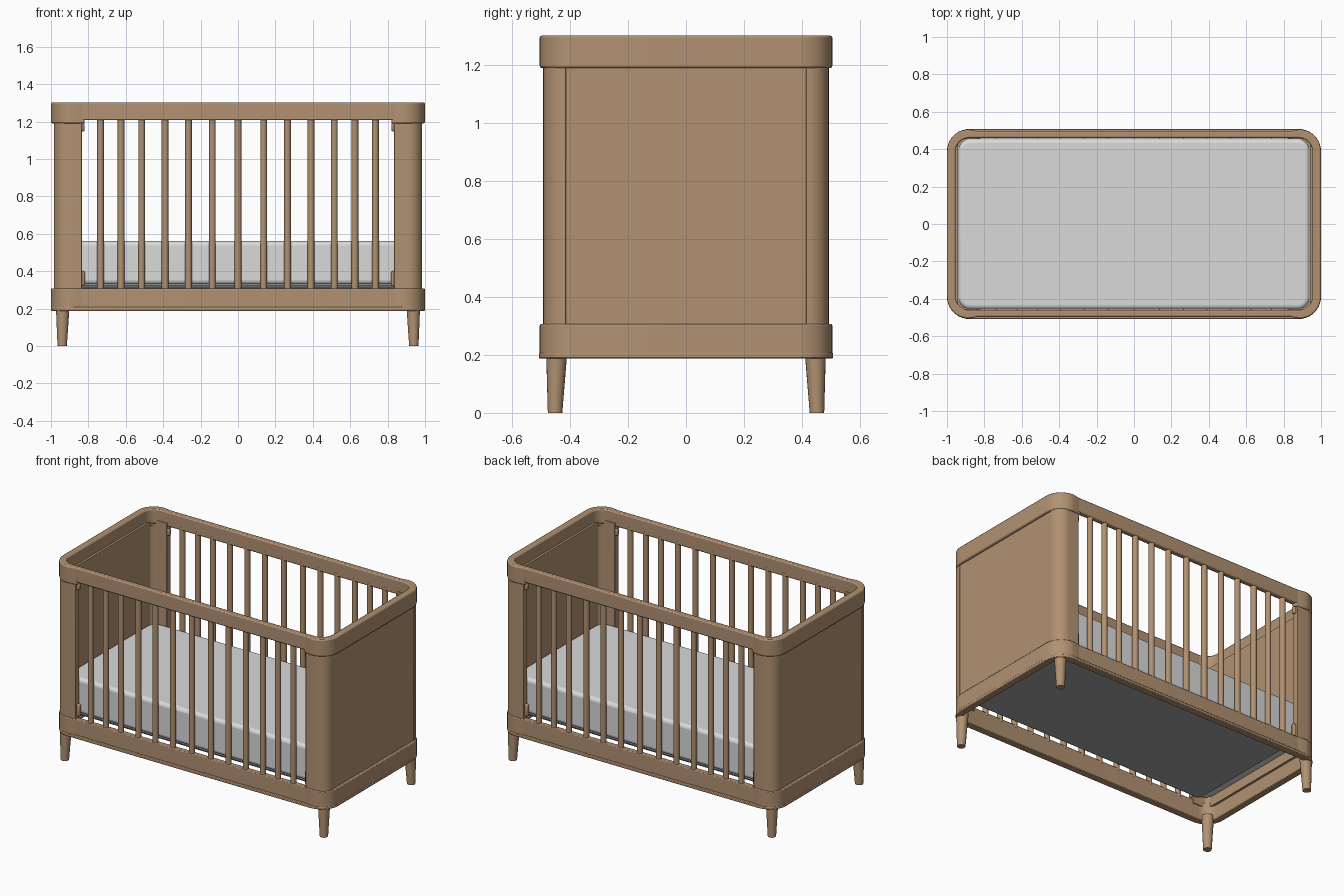
import bpy, bmesh, math

cube = bpy.data.objects.get("Cube")
if cube:
    bpy.data.objects.remove(cube, do_unlink=True)


def material(name, color):
    m = bpy.data.materials.new(name)
    m.use_nodes = True
    m.diffuse_color = (*color, 1)
    m.node_tree.nodes["Principled BSDF"].inputs["Base Color"].default_value = (*color, 1)
    return m


WOOD = material("warm wood", (0.44, 0.285, 0.168))
FABRIC = material("mattress white", (0.7, 0.7, 0.7))
BOARD = material("grey board", (0.36, 0.36, 0.36))


def finish(name, bm, mat, bevel=0, segments=2):
    bmesh.ops.recalc_face_normals(bm, faces=bm.faces)
    me = bpy.data.meshes.new(name)
    bm.to_mesh(me)
    bm.free()
    ob = bpy.data.objects.new(name, me)
    bpy.context.collection.objects.link(ob)
    me.materials.append(mat)
    if bevel:
        mod = ob.modifiers.new("soft edges", "BEVEL")
        mod.width, mod.segments = bevel, segments
        mod.limit_method, mod.angle_limit = "ANGLE", math.radians(40)
    bpy.ops.object.select_all(action="DESELECT")
    ob.select_set(True)
    bpy.context.view_layer.objects.active = ob
    bpy.ops.object.shade_smooth_by_angle(angle=math.radians(40))
    return ob


def arc(cx, cy, r, start, steps=10):
    """Quarter turn, counter-clockwise from the start angle in degrees."""
    angles = [math.radians(start + 90 * i / steps) for i in range(steps + 1)]
    return [(cx + r * math.cos(a), cy + r * math.sin(a)) for a in angles]


def rounded_rect(hx, hy, r):
    pts = []
    for i, (sx, sy) in enumerate([(1, 1), (-1, 1), (-1, -1), (1, -1)]):
        pts += arc(sx * (hx - r), sy * (hy - r), r, 90 * i)
    return pts


def slab(name, pts, z0, z1, mat, bevel=0, segments=2):
    bm = bmesh.new()
    face = bm.faces.new([bm.verts.new((x, y, z0)) for x, y in pts])
    top = bmesh.ops.extrude_face_region(bm, geom=[face], use_keep_orig=True)["geom"]
    for v in top:
        if isinstance(v, bmesh.types.BMVert):
            v.co.z = z1
    return finish(name, bm, mat, bevel, segments)


def ring(name, outer, inner, z0, z1, bevel):
    bm = bmesh.new()
    loops = [[bm.verts.new((x, y, z)) for x, y in pts]
             for pts, z in ((outer, z0), (outer, z1), (inner, z1), (inner, z0))]
    n = len(outer)
    for k in range(4):
        a, b = loops[k], loops[(k + 1) % 4]
        for i in range(n):
            j = (i + 1) % n
            bm.faces.new((a[i], a[j], b[j], b[i]))
    return finish(name, bm, WOOD, bevel)


def wrap_halves(hx, hy, r, t, x_end, taper):
    """Outer and inner lines around the +x +y corner; the outer one may taper in."""
    outer = arc(hx - r, hy - r, r, 0) + [(x_end, hy - taper)]
    inner = arc(hx - r, hy - r, r - t, 0) + [(x_end, hy - t)]
    return outer, inner


def post_section(hx, hy, r, t, x_end, y_end):
    outer, inner = wrap_halves(hx, hy, r, t, x_end, 0)
    return [(hx, y_end)] + outer + inner[::-1] + [(hx - t, y_end)]


def end_section(*args):
    """Bent strip around a whole +x end."""
    outer, inner = wrap_halves(*args)
    loop = [(x, -y) for x, y in outer[::-1]] + outer
    back = [(x, -y) for x, y in inner[::-1]] + inner
    return loop + back[::-1]


def rod(name, base, top, r0, r1):
    bm = bmesh.new()
    bmesh.ops.create_cone(bm, cap_ends=True, segments=20, radius1=r0, radius2=r1, depth=1)
    for v in bm.verts:
        end = top if v.co.z > 0 else base
        v.co = (v.co.x + end[0], v.co.y + end[1], end[2])
    return finish(name, bm, WOOD)


def box(name, center, size, mat, bevel=0):
    bm = bmesh.new()
    bmesh.ops.create_cube(bm, size=1)
    for v in bm.verts:
        v.co = [c + s * p for c, s, p in zip(center, size, v.co)]
    return finish(name, bm, mat, bevel)


# Top and bottom frames with a thin lip under the lower one
outer = rounded_rect(0.993, 0.496, 0.11)
inner = rounded_rect(0.955, 0.46, 0.075)
ring("top_rail", outer, inner, 1.207, 1.302, 0.007)
ring("bottom_rail", outer, inner, 0.19, 0.307, 0.005)
ring("bottom_lip", rounded_rect(1.0, 0.508, 0.12), inner, 0.188, 0.207, 0.004)

# Thicker wraps around the ends of both frames, tapering into the long rails
for side, sx in (("left", 1), ("right", -1)):
    wrap = [(sx * x, y) for x, y in end_section(0.999, 0.505, 0.115, 0.043, 0.82, 0.012)]
    slab(side + "_top_wrap", wrap, 1.19, 1.302, WOOD, 0.007)
    slab(side + "_bottom_wrap", wrap, 0.2, 0.307, WOOD, 0.005)
    box(side + "_end_panel", (sx * 0.961, 0, 0.75), (0.042, 0.86, 0.94), WOOD)

    # Corner posts, legs and rail fittings
    for end, sy in (("back", 1), ("front", -1)):
        tag = side + "_" + end
        post = post_section(0.985, 0.492, 0.075, 0.038, 0.835, 0.415)
        slab(tag + "_post", [(sx * x, sy * y) for x, y in post], 0.28, 1.23, WOOD, 0.003)
        rod(tag + "_leg", (sx * 0.94, sy * 0.452, 0), (sx * 0.937, sy * 0.446, 0.22),
            0.025, 0.037)
        box(tag + "_top_fitting", (sx * 0.832, sy * 0.468, 1.17), (0.025, 0.025, 0.045),
            WOOD, 0.008)
        box(tag + "_bottom_fitting", (sx * 0.83, sy * 0.468, 0.36), (0.025, 0.025, 0.08),
            WOOD, 0.008)

# Round slats on both long sides
for end, sy in (("back", 1), ("front", -1)):
    for x in (0, 0.137, 0.265, 0.39, 0.515, 0.625, 0.735):
        for sx in ((1, -1) if x else (1,)):
            rod(end + "_slat", (sx * x, sy * 0.476, 0.29), (sx * x, sy * 0.476, 1.23),
                0.018, 0.018)

# Mattress on its support board
slab("support_board", rounded_rect(0.87, 0.44, 0.03), 0.308, 0.338, BOARD, 0.018)
slab("mattress", rounded_rect(0.939, 0.456, 0.065), 0.33, 0.56, FABRIC, 0.022, 4)
